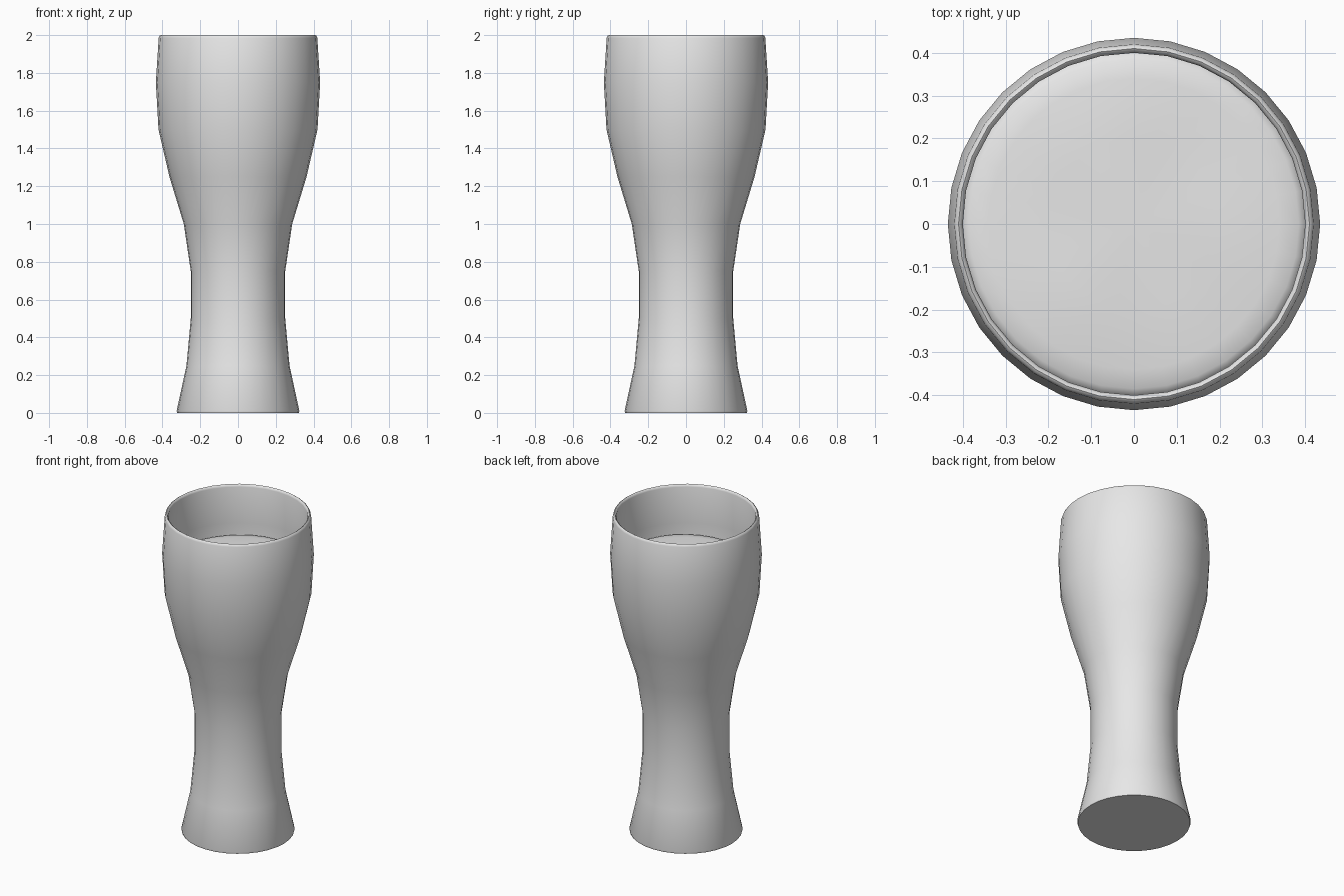
import bpy
import bmesh
import math

SIDES = 32

cube = bpy.data.objects.get("Cube")
if cube:
    bpy.data.objects.remove(cube, do_unlink=True)

grey = bpy.data.materials.new("plain_grey")
grey.use_nodes = True
grey.diffuse_color = (0.8, 0.8, 0.8, 1)
grey.node_tree.nodes["Principled BSDF"].inputs["Base Color"].default_value = (0.8, 0.8, 0.8, 1)


def lathe(name, profile, angle, ripple=0.0):
    """Revolve (radius, height) points round z, closing both ends on the axis."""
    bm = bmesh.new()
    rings = []
    for r, z in profile:
        if r == 0:
            rings.append([bm.verts.new((0, 0, z))] * SIDES)
            continue
        ring = []
        for i in range(SIDES):
            a = math.tau * i / SIDES
            wave = ripple * math.sin(3 * a + 9 * r) if z > 1 else 0
            ring.append(bm.verts.new((r * math.cos(a), r * math.sin(a), z + wave)))
        rings.append(ring)
    for low, high in zip(rings, rings[1:]):
        for i in range(SIDES):
            j = (i + 1) % SIDES
            corners = list(dict.fromkeys((low[i], low[j], high[j], high[i])))
            bm.faces.new(corners)
    bmesh.ops.recalc_face_normals(bm, faces=bm.faces)
    mesh = bpy.data.meshes.new(name)
    bm.to_mesh(mesh)
    bm.free()
    mesh.materials.append(grey)
    obj = bpy.data.objects.new(name, mesh)
    bpy.context.collection.objects.link(obj)
    bpy.ops.object.select_all(action='DESELECT')
    obj.select_set(True)
    bpy.context.view_layer.objects.active = obj
    bpy.ops.object.shade_smooth_by_angle(angle=math.radians(angle))
    return obj


# Outer wall stations, foot to shoulder
wall = [(0.325, 0.01), (0.273, 0.25), (0.25, 0.5), (0.25, 0.75), (0.287, 1.0),
        (0.363, 1.25), (0.421, 1.5), (0.435, 1.75)]

# Glass: flat foot, waisted wall, rounded lip and hollow inside
lip = [(0.42, 1.985), (0.416, 1.996), (0.41, 2.0), (0.404, 1.996), (0.4, 1.985)]
inside = [(r - 0.02, z) for r, z in reversed(wall[1:])]
lathe("glass", [(0, 0), (0.322, 0)] + wall + lip + inside + [(0.26, 0.1), (0, 0.1)], 50)

# Drink: fills the hollow, with a softly rounded and rippled surface
body = [(r - 0.023, z) for r, z in wall[1:-1]]
surface = [(0.408, 1.665), (0.402, 1.68), (0.385, 1.69), (0.34, 1.696), (0.2, 1.699), (0, 1.7)]
lathe("drink", [(0, 0.11), (0.25, 0.11)] + body + surface, 60, ripple=0.003)
